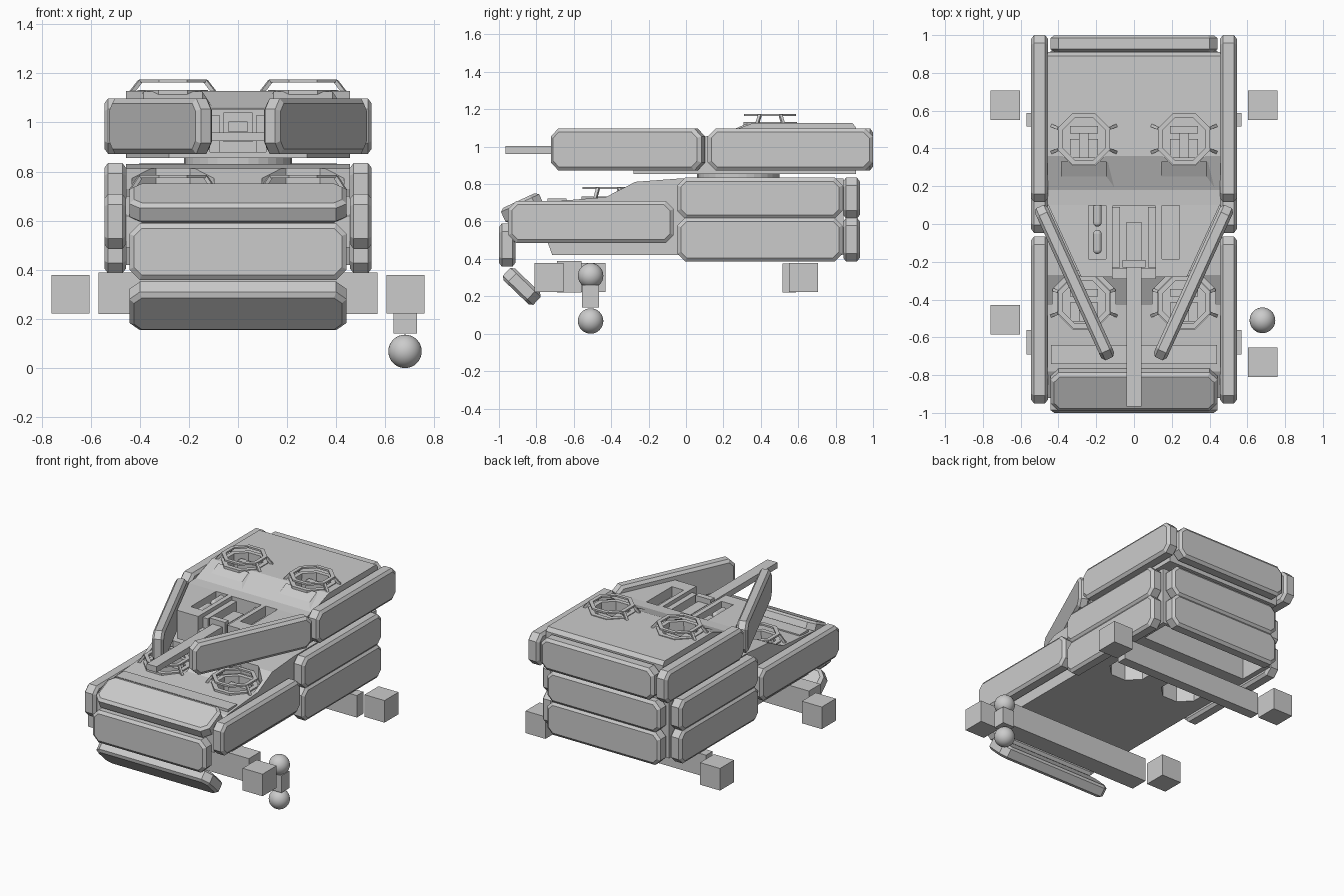
import bpy, bmesh, math
from mathutils import Vector

if "Cube" in bpy.data.objects:
    bpy.data.objects.remove(bpy.data.objects["Cube"])

GREY = bpy.data.materials.new("plain grey")
GREY.diffuse_color = (0.6, 0.6, 0.6, 1)
GREY.use_nodes = True
GREY.node_tree.nodes["Principled BSDF"].inputs["Base Color"].default_value = GREY.diffuse_color


def finish(name, bm):
    bmesh.ops.recalc_face_normals(bm, faces=bm.faces)
    me = bpy.data.meshes.new(name)
    bm.to_mesh(me)
    bm.free()
    me.materials.append(GREY)
    ob = bpy.data.objects.new(name, me)
    bpy.context.collection.objects.link(ob)
    return ob


def loft(name, rings, closed=False):
    bm = bmesh.new()
    vs = [[bm.verts.new(p) for p in r] for r in rings]
    n = len(vs[0])
    pairs = list(zip(vs, vs[1:])) + ([(vs[-1], vs[0])] if closed else [])
    for a, b in pairs:
        for i in range(n):
            j = (i + 1) % n
            bm.faces.new((a[i], a[j], b[j], b[i]))
    if not closed:
        bm.faces.new(vs[0])
        bm.faces.new(vs[-1])
    return finish(name, bm)


def box(name, x, y, z):
    return loft(name, [[(x[0], y[0], h), (x[1], y[0], h), (x[1], y[1], h), (x[0], y[1], h)] for h in z])


def profile_x(name, pts, x0, x1):
    return loft(name, [[(x, y, z) for y, z in pts] for x in (x0, x1)])


def octagon(cx, cy, z, r):
    return [(cx + r * math.cos(math.pi * (i + .5) / 4), cy + r * math.sin(math.pi * (i + .5) / 4), z)
            for i in range(8)]


def octo_ring(name, cx, cy, z0, z1, ro, ri):
    return loft(name, [octagon(cx, cy, z0, ro), octagon(cx, cy, z1, ro),
                       octagon(cx, cy, z1, ri), octagon(cx, cy, z0, ri)], closed=True)


def beam(name, p, q, w):
    p, q = Vector(p), Vector(q)
    d = (q - p).normalized()
    s = d.cross(Vector((0, 0, 1))).normalized() * w / 2
    t = d.cross(s)
    return loft(name, [[c + s + t, c + s - t, c - s - t, c - s + t] for c in (p, q)])


def panel(name, loc, u, v, H=0.225, L=0.885, T=0.088):
    """Armour slab: chamfered outline with bevelled rims, u = length, v = height."""
    u, v = Vector(u).normalized(), Vector(v).normalized()
    n, loc, c, b, d = u.cross(v), Vector(loc), 0.043, 0.02, 0.015
    rings = []
    for w, inset in ((-T/2, b), (-T/2 + d, 0), (T/2 - d, 0), (T/2, b)):
        l, h = L/2 - inset, H/2 - inset
        k = c - inset * 0.6
        out = [(l, h-k), (l-k, h), (k-l, h), (-l, h-k), (-l, k-h), (k-l, -h), (l-k, -h), (l, k-h)]
        rings.append([loc + u*a + v*e + n*w for a, e in out])
    return loft(name, rings)


def cut(ob, cutters):
    for c in cutters:
        m = ob.modifiers.new("cut", 'BOOLEAN')
        m.operation, m.solver, m.object = 'DIFFERENCE', 'EXACT', c
        bpy.context.view_layer.objects.active = ob
        bpy.ops.object.modifier_apply(modifier=m.name)
        bpy.data.objects.remove(c)


def hole(x, y, z0, z1, r):
    return loft("cutter", [octagon(x, y, z0, r), octagon(x, y, z1, r)])


X, Y, Z = (1, 0, 0), (0, 1, 0), (0, 0, 1)

# Armour slabs along both sides
for s, side in ((1, "right"), (-1, "left")):
    panel("hull_front_side_" + side, (s*.5, -.508, .597), Y, Z)
    panel("hull_lower_side_" + side, (s*.5, .395, .503), Y, Z, .235)
    panel("hull_upper_side_" + side, (s*.5, .395, .725), Y, Z, .22)
    panel("turret_side_" + side, (s*.5, .558, .985), Y, Z)
    panel("turret_cheek_" + side, (s*.315, -.31, .985), (s*.37, .81, 0), Z, T=.075)

# Armour slabs across the front and rear
panel("nose_upper", (0, -.875, .672), X, (0, .906, .42))
panel("nose_middle", (0, -.956, .474), X, Z, .23)
panel("nose_lower", (0, -.878, .253), X, (0, .72, -.69))
panel("rear_lower", (0, .885, .503), X, Z, .235)
panel("rear_upper", (0, .885, .725), X, Z, .22)
panel("turret_rear", (0, .955, .985), X, Z)

# Hull with crew pockets, floor holes and open rear bay
hull = profile_x("hull", [(-.92, .49), (-.74, .49), (-.715, .42), (.842, .42), (.842, .83), (-.03, .83),
                          (-.27, .812), (-.43, .73), (-.62, .715), (-.78, .70), (-.92, .62)], -.457, .457)
cuts = [box("cutter", (-.42, .42), (.61, .82), (.3, .78))]
for s in (1, -1):
    cuts += [hole(s*.265, -.415, .725, 1, .18), hole(s*.265, -.415, .5, 1, .125),
             hole(s*.22, .24, .3, .75, .15)]
cut(hull, cuts)
box("front_deck_strip", (-.44, .44), (-.74, -.64), (.70, .722))

# Turret: rear block with two raised crew pods, tapered front deck, ring
rear = profile_x("turret_body", [(.10, .855), (.91, .855), (.91, 1.10), (.89, 1.127), (.36, 1.127),
                                 (.18, 1.06), (.10, 1.055)], -.457, .457)
cut(rear, [hole(s*.265, .45, .9, 1.3, .125) for s in (1, -1)])
for s in (1, -1):
    loft("crew_pod", [[(s*.265 + w, y, z) for w in (-.17, .17)] + [(s*.265 + v, y + .03, z + dz) for v in (.12, -.12)]
                      for y, z, dz in ((.16, 1.05, .006), (.30, 1.05, .076))])
plan = [(-.455, .102), (-.28, -.28), (.28, -.28), (.455, .102)]
deck = loft("turret_front_deck", [[(x, y, z) for x, y in plan] for z in (.855, 1.055)])
cut(deck, [box("cutter", (-.115, .115), (-.4, .095), (.88, 1.2)),
           box("cutter", (-.24, -.148), (-.185, .098), (.985, 1.2)),
           box("cutter", (.148, .24), (-.185, .098), (.985, 1.2))])
bpy.ops.mesh.primitive_cylinder_add(vertices=32, radius=.22, depth=.045, location=(0, .28, .842))
ring = bpy.context.object
ring.name = "turret_ring"
ring.data.materials.append(GREY)

# Gun and mount
box("gun_barrel", (-.039, .039), (-.965, .01), (.962, 1.003))
box("gun_mantlet", (-.06, .06), (-.23, -.19), (.92, 1.04))
box("gun_crossbeam", (-.113, .113), (-.29, -.235), (.925, .96))
for s in (1, -1):
    box("gun_cheek", sorted((s*.075, s*.113)), (-.23, .09), (.88, 1.03))

# Capsules in the left deck slot
for y in (.05, -.095):
    rings = []
    for i in range(10):
        a = math.radians(-80 + 160 * (i if i < 5 else i - 1) / 8)
        off = -.042 if i < 5 else .042
        rings.append([(-.194 + .022*math.cos(a)*math.cos(t*math.pi/6), y + off + .022*math.sin(a),
                       1.02 + .022*math.cos(a)*math.sin(t*math.pi/6)) for t in range(12)])
    loft("slot_capsule", rings)

# Crew hatches: collar, raised rail on four side legs, seat inside
for cy, base, top in ((.45, 1.12, 1.175), (-.415, .722, .785)):
    for s in (1, -1):
        cx = s * .265
        octo_ring("hatch_collar", cx, cy, base - .02, base + .012, .155, .122)
        octo_ring("hatch_rail", cx, cy, top - .012, top, .15, .122)
        for i in (0, 3, 4, 7):
            beam("hatch_leg", octagon(cx, cy, top - .008, .145)[i], octagon(cx, cy, base, .184)[i], .016)
        box("seat_base", (cx - .075, cx + .075), (cy - .10, cy + .0), (base - .14, base - .11))
        box("seat_back", (cx - .075, cx + .075), (cy + .03, cy + .07), (base - .2, base - .02))
        box("seat_column", (cx - .025, cx + .025), (cy - .1, cy + .05), (base - .2, base - .06))

# Axles and wheel mount blocks
box("front_axle", (-.568, .568), (-.69, -.56), (.22, .39))
box("rear_axle", (-.568, .568), (.515, .587), (.22, .375))
for x, y in ((.682, .628), (-.682, .628), (.682, -.733), (-.682, -.508)):
    box("wheel_mount", (x - .078, x + .078), (y - .078, y + .078), (.222, .378))

# Ball link
for z in (.068, .31):
    bpy.ops.mesh.primitive_uv_sphere_add(segments=32, ring_count=16, radius=.068, location=(.68, -.51, z))
    ball = bpy.context.object
    ball.name = "link_ball"
    ball.data.materials.append(GREY)
    bpy.ops.object.shade_smooth()
box("link_bar", (.634, .728), (-.556, -.466), (.14, .26))
